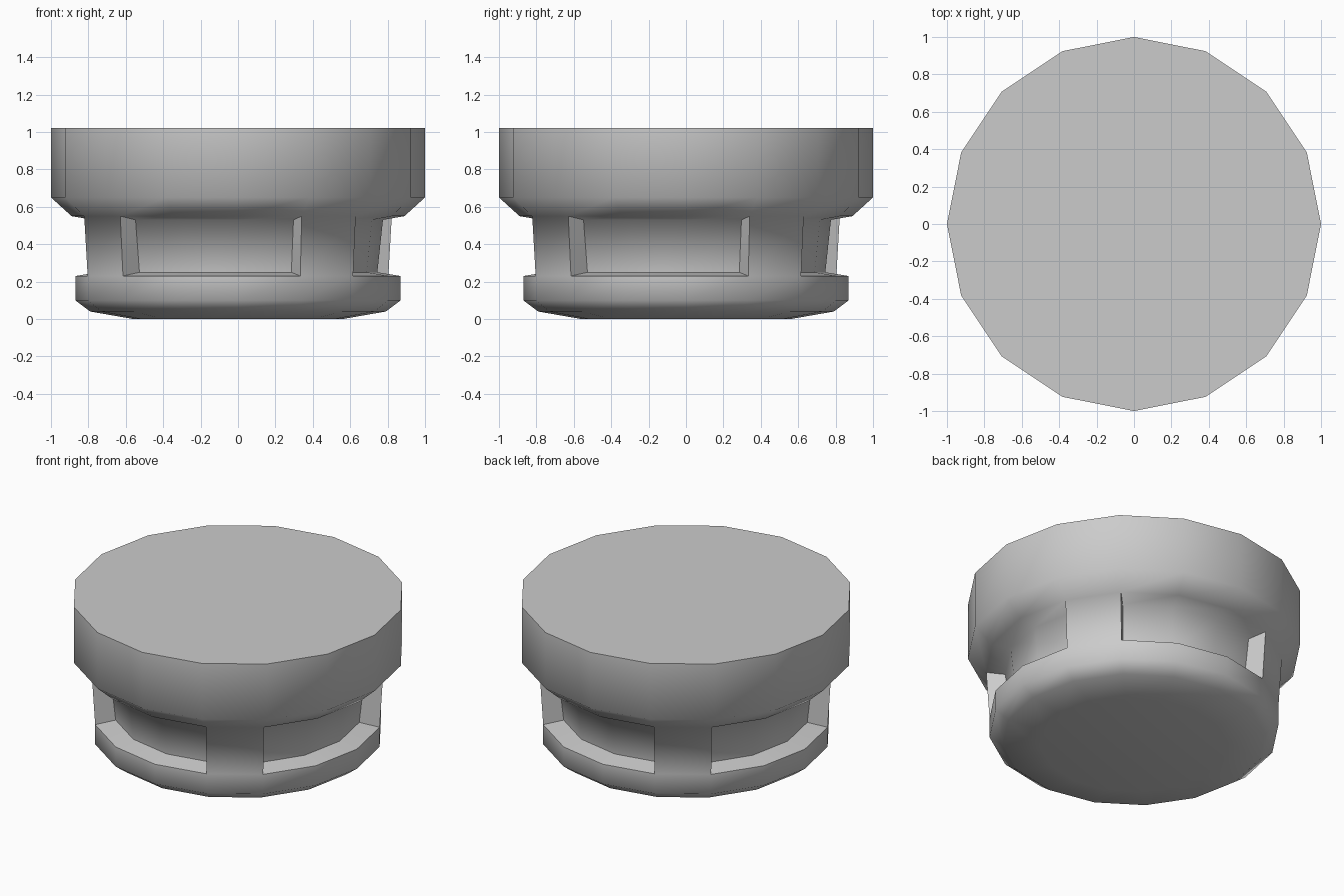
import bpy, bmesh, math

if "Cube" in bpy.data.objects:
    bpy.data.objects.remove(bpy.data.objects["Cube"])

SIDES = 16
# Outer profile (radius, height), bottom to top; band 3 is the neck with recesses
PROFILE = [(0.56, 0.0), (0.79, 0.04), (0.87, 0.10), (0.87, 0.23),
           (0.89, 0.55), (1.0, 0.65), (1.0, 1.02)]
NECK = 3
FLOOR = [(0.745, 0.25), (0.775, 0.53)]

bm = bmesh.new()


def ring(r, z):
    step = 2 * math.pi / SIDES
    return [bm.verts.new((r * math.cos(i * step), r * math.sin(i * step), z))
            for i in range(SIDES)]


def quad(lower, upper, i):
    j = (i + 1) % SIDES
    bm.faces.new((lower[i], lower[j], upper[j], upper[i]))


rings = [ring(r, z) for r, z in PROFILE]
floor_low, floor_high = [ring(r, z) for r, z in FLOOR]

# Body walls, leaving three of every four neck segments open
for k in range(len(rings) - 1):
    for i in range(SIDES):
        if k != NECK or i % 4 == 1:
            quad(rings[k], rings[k + 1], i)
bm.faces.new(list(reversed(rings[0])))
bm.faces.new(rings[-1])

# Recesses: ledge, back, ceiling and the two end walls
low, high = rings[NECK], rings[NECK + 1]
for i in range(SIDES):
    if i % 4 != 1:
        quad(low, floor_low, i)
        quad(floor_low, floor_high, i)
        quad(floor_high, high, i)
    if i % 4 in (1, 2):
        bm.faces.new((low[i], floor_low[i], floor_high[i], high[i]))

bmesh.ops.recalc_face_normals(bm, faces=bm.faces[:])
mesh = bpy.data.meshes.new("round_knob")
bm.to_mesh(mesh)
bm.free()
knob = bpy.data.objects.new("round_knob", mesh)
bpy.context.collection.objects.link(knob)

# Smooth sides with crisp rim and recess edges
bpy.context.view_layer.objects.active = knob
knob.select_set(True)
bpy.ops.object.shade_smooth_by_angle(angle=math.radians(75))
